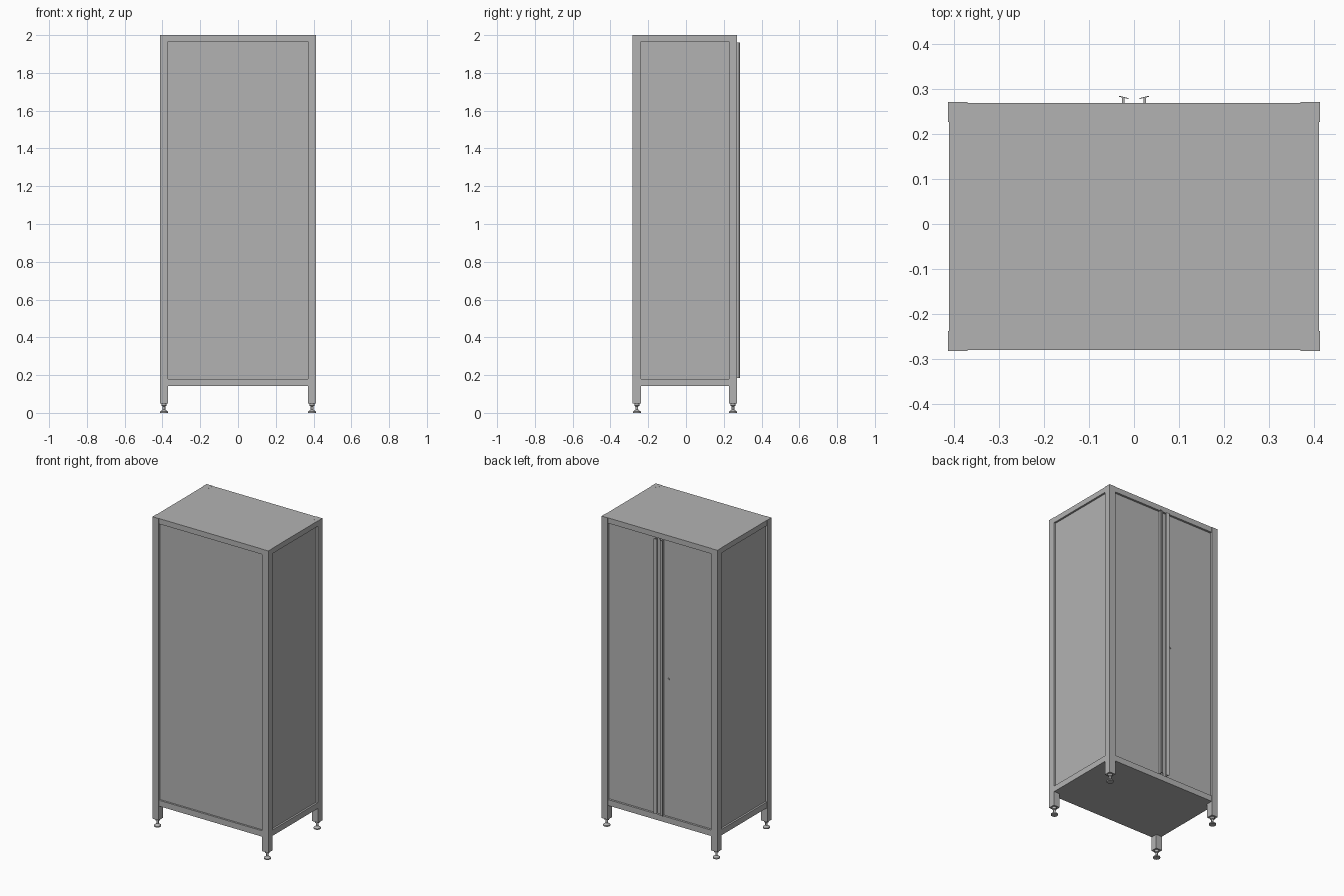
import bpy, bmesh, math
from mathutils import Matrix

cube = bpy.data.objects.get("Cube")
if cube:
    bpy.data.objects.remove(cube, do_unlink=True)

steel = bpy.data.materials.new("grey steel")
steel.use_nodes = True
GREY = (0.45, 0.45, 0.45, 1)
steel.diffuse_color = GREY
steel.node_tree.nodes["Principled BSDF"].inputs["Base Color"].default_value = GREY


def finish(name, bm):
    bmesh.ops.recalc_face_normals(bm, faces=bm.faces)
    mesh = bpy.data.meshes.new(name)
    bm.to_mesh(mesh)
    bm.free()
    mesh.materials.append(steel)
    obj = bpy.data.objects.new(name, mesh)
    bpy.context.collection.objects.link(obj)
    return obj


def box(name, x, y, z):
    """Box from (min, max) ranges."""
    bm = bmesh.new()
    bmesh.ops.create_cube(bm, size=1)
    for v in bm.verts:
        v.co = [r[0] if c < 0 else r[1] for c, r in zip(v.co, (x, y, z))]
    return finish(name, bm)


def span(side, a, b):
    return tuple(sorted((side * a, side * b)))


def lathe(name, profile, x, y, steps=24):
    bm = bmesh.new()
    verts = [bm.verts.new((r, 0, z)) for r, z in profile]
    edges = [bm.edges.new(pair) for pair in zip(verts, verts[1:])]
    bmesh.ops.spin(bm, geom=verts + edges, axis=(0, 0, 1), cent=(0, 0, 0),
                   angle=math.tau, steps=steps)
    bmesh.ops.remove_doubles(bm, verts=bm.verts, dist=1e-5)
    obj = finish(name, bm)
    obj.location = (x, y, 0)
    bpy.ops.object.select_all(action="DESELECT")
    obj.select_set(True)
    bpy.context.view_layer.objects.active = obj
    bpy.ops.object.shade_smooth_by_angle(angle=math.radians(35))
    return obj


def prism(name, outline, z0, z1):
    bm = bmesh.new()
    face = bm.faces.new([bm.verts.new((x, y, z0)) for x, y in outline])
    ext = bmesh.ops.extrude_face_region(bm, geom=[face])
    for v in ext["geom"]:
        if isinstance(v, bmesh.types.BMVert):
            v.co.z = z1
    return finish(name, bm)


W = 0.414                     # half width
FRONT, BACK = -0.282, 0.271   # body depth
POST = 0.044
INSET = 0.002                 # rails sit just behind the post faces
RECESS = 0.014                # panels sit behind the rails
BASE, SILL, HEAD, TOP = 0.142, 0.18, 1.965, 2.0
IN = W - POST

# Corner posts and levelling feet
foot = [(0, 0), (0.021, 0), (0.021, 0.007), (0.010, 0.015), (0.007, 0.018),
        (0.007, 0.034), (0.013, 0.038), (0.013, 0.052), (0, 0.052)]
for side, s_name in ((1, "left"), (-1, "right")):
    for y0, y_name in ((FRONT, "front"), (BACK - POST, "back")):
        box(f"{y_name}_{s_name}_post", span(side, IN, W), (y0, y0 + POST), (0.05, TOP))
        lathe(f"{y_name}_{s_name}_foot", foot, side * (W - POST / 2), y0 + POST / 2)

# Top and bottom panels
yin = (FRONT + INSET, BACK - INSET)
xin = (INSET - W, W - INSET)
box("top_panel", xin, yin, (TOP - 0.012, TOP - 0.0002))
box("bottom_panel", xin, yin, (BASE, BASE + 0.012))

# Rails around the top and the bottom
for level, z in (("lower", (BASE, SILL)), ("upper", (HEAD, TOP - 0.0002))):
    box(f"front_{level}_rail", (-IN, IN), (yin[0], yin[0] + 0.03), z)
    box(f"back_{level}_rail", (-IN, IN), (yin[1] - 0.03, yin[1]), z)
    for side, s_name in ((1, "left"), (-1, "right")):
        box(f"{s_name}_{level}_rail", span(side, W - INSET - 0.03, W - INSET),
            (FRONT + POST, BACK - POST), z)

# Recessed closing panels
box("front_panel", (-IN, IN), (FRONT + RECESS, FRONT + RECESS + 0.01), (SILL, HEAD))
for side, s_name in ((1, "left"), (-1, "right")):
    box(f"{s_name}_side_panel", span(side, W - RECESS - 0.01, W - RECESS),
        (FRONT + POST, BACK - POST), (SILL, HEAD))

# Pair of doors with full-height winged handles
door_y = BACK - 0.010
for side, s_name in ((1, "left"), (-1, "right")):
    box(f"{s_name}_door", span(side, 0.0015, IN - 0.004), (door_y - 0.02, door_y),
        (SILL + 0.003, HEAD - 0.004))
    box(f"{s_name}_handle_stem", span(side, 0.021, 0.027), (door_y, 0.281),
        (SILL + 0.005, HEAD - 0.003))
    wing = [(0.012, 0.278), (0.033, 0.283), (0.033, 0.285), (0.012, 0.280)]
    prism(f"{s_name}_handle_wing", [(side * x, y) for x, y in wing],
          SILL + 0.005, HEAD - 0.003)

# Door lock
bm = bmesh.new()
bmesh.ops.create_cone(bm, cap_ends=True, segments=20, radius1=0.006, radius2=0.006,
                      depth=0.006, matrix=Matrix.Translation((-0.06, door_y + 0.002, 1.07))
                      @ Matrix.Rotation(math.pi / 2, 4, "X"))
finish("door_lock", bm)
